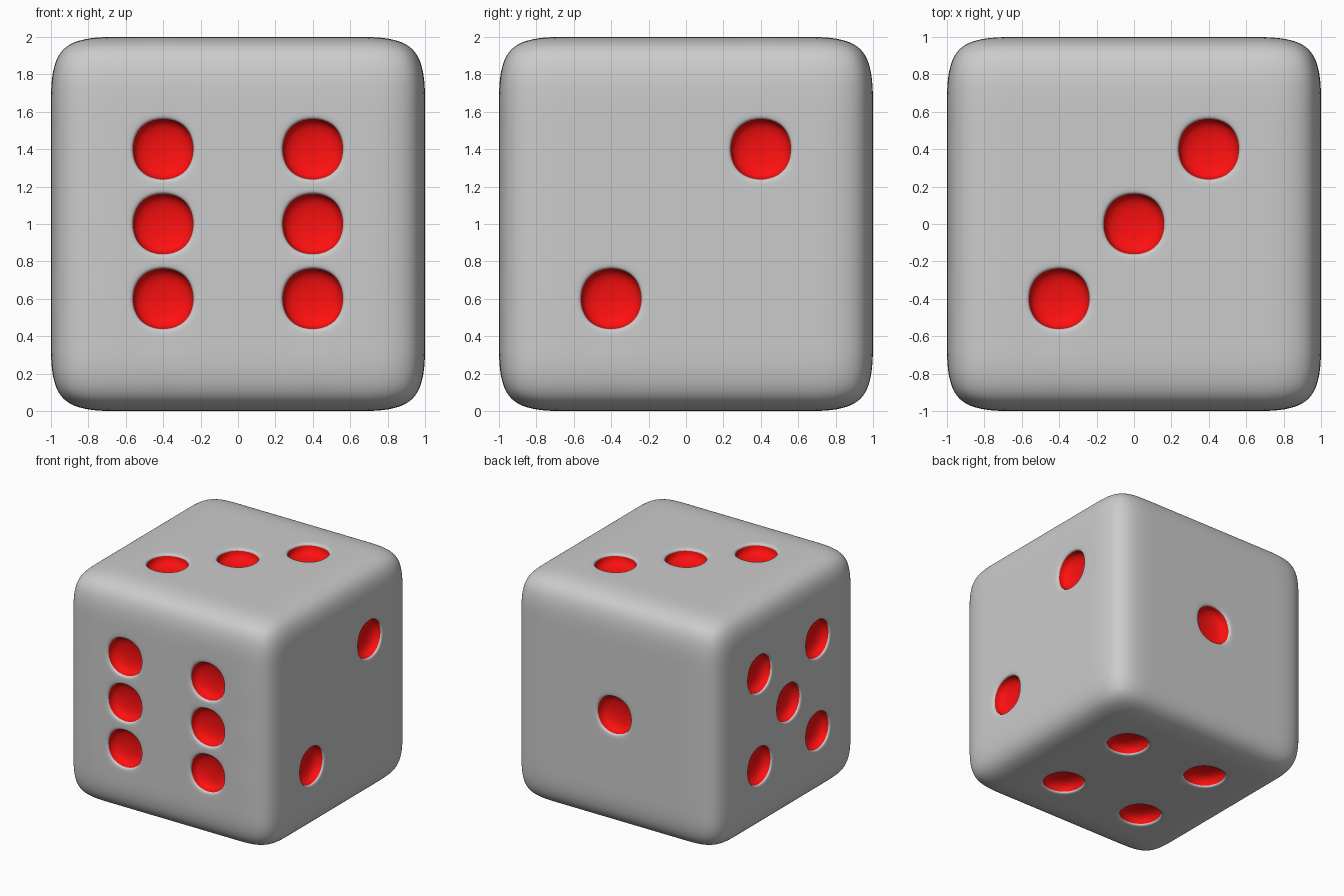
import bpy, bmesh
from mathutils import Vector

if "Cube" in bpy.data.objects:
    bpy.data.objects.remove(bpy.data.objects["Cube"])

G = 0.4        # pip spacing = cell size of the 5 x 5 grid on each side
DEPTH = 0.11   # pip depth before smoothing

bm = bmesh.new()
bmesh.ops.create_cube(bm, size=2)
bmesh.ops.subdivide_edges(bm, edges=bm.edges[:], cuts=4, use_grid_fill=True)
bmesh.ops.recalc_face_normals(bm, faces=bm.faces[:])

# Pip patterns in grid cells
diag = [(-1, -1), (1, 1)]
corners = diag + [(-1, 1), (1, -1)]
sides = [
    (lambda a, b: (a * G, -1, b * G), corners + [(-1, 0), (1, 0)]),  # front: six
    (lambda a, b: (a * G, 1, b * G), [(0, 0)]),                      # back: one
    (lambda a, b: (1, a * G, b * G), diag),                          # right: two
    (lambda a, b: (-1, a * G, b * G), corners + [(0, 0)]),           # left: five
    (lambda a, b: (a * G, b * G, 1), diag + [(0, 0)]),               # top: three
    (lambda a, b: (a * G, b * G, -1), corners),                      # bottom: four
]
spots = [Vector(place(a, b)) for place, cells in sides for a, b in cells]
pips = [min(bm.faces, key=lambda f: (f.calc_center_median() - p).length) for p in spots]

# Sunken pips: inset each cell, then push its floor inwards
bmesh.ops.inset_individual(bm, faces=pips, thickness=0.04)
for f in pips:
    normal = f.normal.copy()
    res = bmesh.ops.inset_individual(bm, faces=[f], thickness=0.0)
    for v in f.verts:
        v.co -= normal * DEPTH
    for face in res["faces"] + [f]:
        face.material_index = 1

for f in bm.faces:
    f.smooth = True
bmesh.ops.translate(bm, verts=bm.verts[:], vec=(0, 0, 1))

mesh = bpy.data.meshes.new("die")
bm.to_mesh(mesh)
bm.free()
die = bpy.data.objects.new("die", mesh)
bpy.context.collection.objects.link(die)

# Body and pip colours
body = bpy.data.materials.new("body_grey")
body.diffuse_color = (0.8, 0.8, 0.8, 1)
body.use_nodes = True
body.node_tree.nodes["Principled BSDF"].inputs["Base Color"].default_value = body.diffuse_color
red = bpy.data.materials.new("pip_red")
red.diffuse_color = (1, 0.005, 0.005, 1)
red.use_nodes = True
red.node_tree.nodes["Principled BSDF"].inputs["Base Color"].default_value = red.diffuse_color
mesh.materials.append(body)
mesh.materials.append(red)

# Rounded edges and pips
sub = die.modifiers.new("rounding", "SUBSURF")
sub.levels = sub.render_levels = 4
